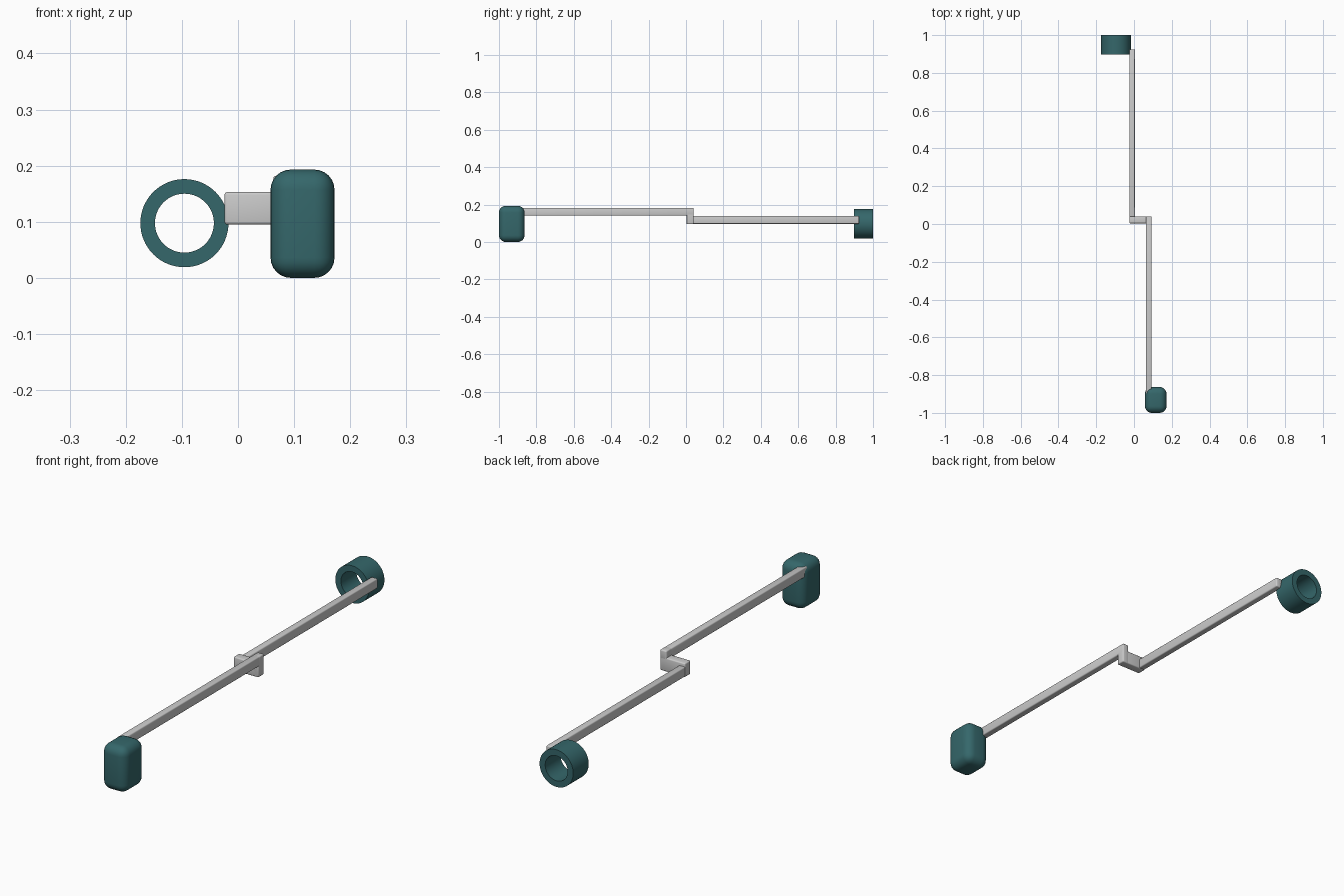
import bpy, bmesh, math

if "Cube" in bpy.data.objects:
    bpy.data.objects.remove(bpy.data.objects["Cube"])

teal = bpy.data.materials.new("teal")
teal.diffuse_color = (0.035, 0.135, 0.145, 1)
teal.use_nodes = True
teal.node_tree.nodes["Principled BSDF"].inputs["Base Color"].default_value = teal.diffuse_color


def finish(bm, name, mat=None, bevel=0, segments=3):
    mesh = bpy.data.meshes.new(name)
    bmesh.ops.recalc_face_normals(bm, faces=bm.faces)
    bm.to_mesh(mesh)
    bm.free()
    ob = bpy.data.objects.new(name, mesh)
    bpy.context.collection.objects.link(ob)
    if mat:
        mesh.materials.append(mat)
    if bevel:
        mod = ob.modifiers.new("bevel", 'BEVEL')
        mod.width = bevel
        mod.segments = segments
    bpy.ops.object.select_all(action='DESELECT')
    ob.select_set(True)
    bpy.context.view_layer.objects.active = ob
    if bevel:
        bpy.ops.object.modifier_apply(modifier="bevel")
    bpy.ops.object.shade_smooth_by_angle(angle=math.radians(35))
    return ob


def box(name, x, y, z, **kw):
    # box from (min, max) ranges on each axis
    bm = bmesh.new()
    bmesh.ops.create_cube(bm, size=1)
    for v in bm.verts:
        for i, (lo, hi) in enumerate((x, y, z)):
            v.co[i] = lo + (v.co[i] + 0.5) * (hi - lo)
    return finish(bm, name, **kw)


def ring(name, cx, cz, r_out, r_in, y0, y1, mat, n=64):
    # rectangular section swept round the y axis
    bm = bmesh.new()
    rows = []
    for k in range(n):
        a = 2 * math.pi * k / n
        rows.append([bm.verts.new((cx + r * math.cos(a), y, cz + r * math.sin(a)))
                     for r, y in ((r_out, y0), (r_out, y1), (r_in, y1), (r_in, y0))])
    for k in range(n):
        a, b = rows[k], rows[(k + 1) % n]
        for j in range(4):
            i = (j + 1) % 4
            bm.faces.new((a[j], a[i], b[i], b[j]))
    return finish(bm, name, mat=mat)


# cranked rod: two offset bars joined by a post and a cross piece
box("front_bar", (0.063, 0.093), (-0.90, 0.041), (0.141, 0.182), bevel=0.005)
box("crank_post", (0.063, 0.093), (0.003, 0.041), (0.095, 0.182), bevel=0.005)
box("cross_piece", (-0.024, 0.093), (0.003, 0.041), (0.095, 0.153), bevel=0.005)
box("back_bar", (-0.024, 0.005), (0.036, 0.925), (0.097, 0.139), bevel=0.005)

# rounded end block
box("end_block", (0.058, 0.172), (-1.0, -0.863), (0.0, 0.193), mat=teal, bevel=0.036, segments=6)

# end collar
ring("end_ring", -0.0955, 0.0975, 0.0785, 0.0525, 0.897, 1.0, teal)
